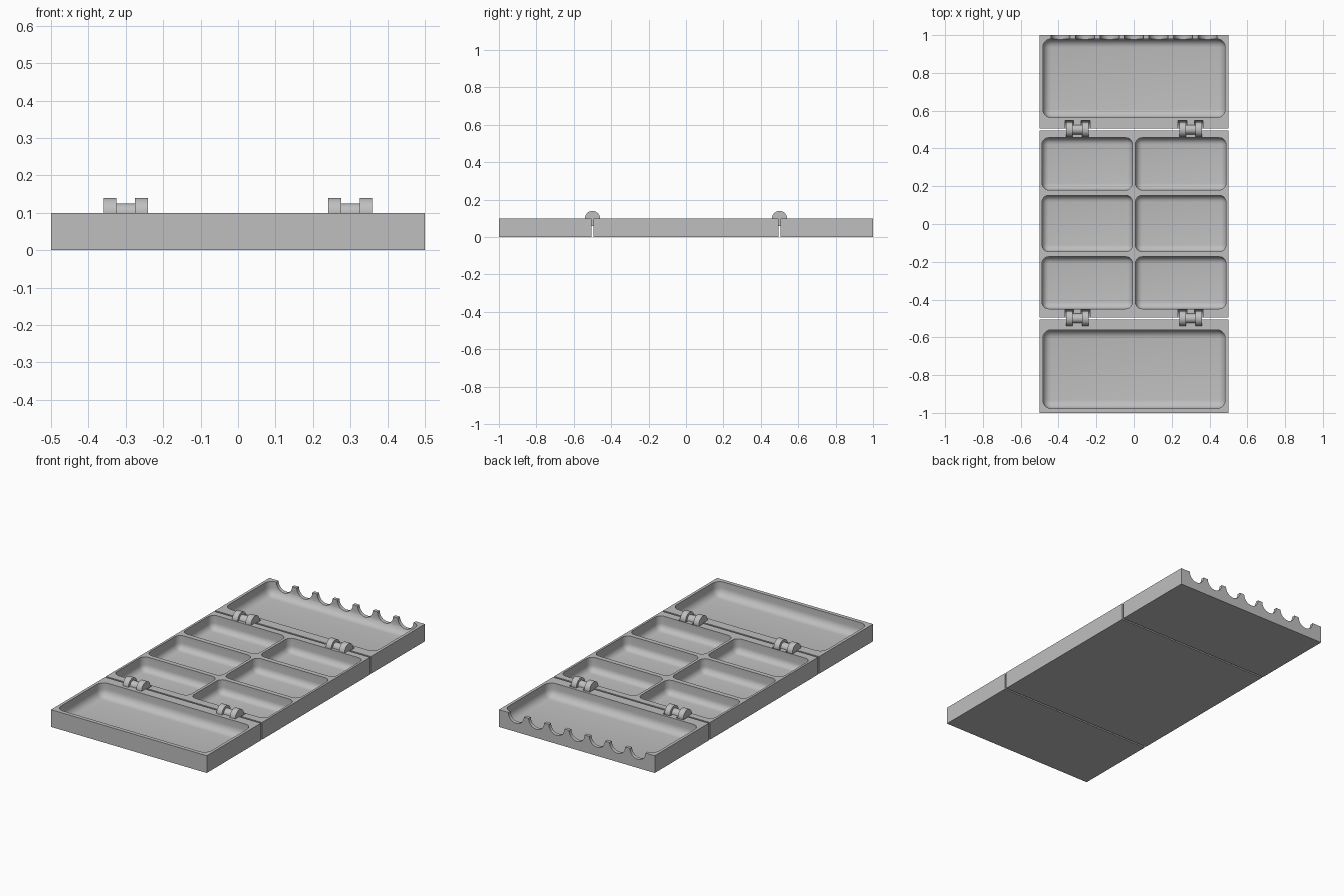
import bpy, bmesh, math
from mathutils import Matrix

if "Cube" in bpy.data.objects:
    bpy.data.objects.remove(bpy.data.objects["Cube"])

grey = bpy.data.materials.new("light grey plastic")
grey.diffuse_color = (0.52, 0.52, 0.52, 1)
grey.use_nodes = True
grey.node_tree.nodes["Principled BSDF"].inputs["Base Color"].default_value = grey.diffuse_color

H = 0.10        # tray height
FLOOR = 0.02    # pocket floor height


def make(name, bm):
    bmesh.ops.recalc_face_normals(bm, faces=bm.faces)
    me = bpy.data.meshes.new(name)
    bm.to_mesh(me)
    bm.free()
    me.materials.append(grey)
    ob = bpy.data.objects.new(name, me)
    bpy.context.collection.objects.link(ob)
    return ob


def box(name, x0, x1, y0, y1, z0, z1, fillet=0):
    bm = bmesh.new()
    m = Matrix.Translation(((x0 + x1) / 2, (y0 + y1) / 2, (z0 + z1) / 2))
    m = m @ Matrix.Diagonal((x1 - x0, y1 - y0, z1 - z0, 1))
    bmesh.ops.create_cube(bm, size=1, matrix=m)
    if fillet:
        bmesh.ops.bevel(bm, geom=bm.edges[:], offset=fillet, segments=6,
                        profile=0.5, affect='EDGES')
    return make(name, bm)


def cylinder(name, centre, radius, length, axis):
    bm = bmesh.new()
    turn = Matrix.Rotation(math.pi / 2, 4, 'Y' if axis == 'X' else 'X')
    bmesh.ops.create_cone(bm, cap_ends=True, segments=40, radius1=radius,
                          radius2=radius, depth=length,
                          matrix=Matrix.Translation(centre) @ turn)
    return make(name, bm)


def select_only(ob):
    bpy.ops.object.select_all(action='DESELECT')
    ob.select_set(True)
    bpy.context.view_layer.objects.active = ob


def cut(target, cutter):
    mod = target.modifiers.new("cut", 'BOOLEAN')
    mod.operation = 'DIFFERENCE'
    mod.solver = 'EXACT'
    mod.object = cutter
    select_only(target)
    bpy.ops.object.modifier_apply(modifier=mod.name)
    bpy.data.objects.remove(cutter)


def smooth(ob):
    select_only(ob)
    bpy.ops.object.shade_smooth_by_angle(angle=math.radians(30))


# Three tray bodies separated by narrow hinge gaps
front_tray = box("front_tray", -0.5, 0.5, -1.0, -0.505, 0, H)
middle_tray = box("middle_tray", -0.5, 0.5, -0.495, 0.495, 0, H)
back_tray = box("back_tray", -0.5, 0.5, 0.505, 1.0, 0, H)

# One large filleted pocket in each end tray
for tray, y0, y1 in ((front_tray, -0.977, -0.56), (back_tray, 0.563, 0.98)):
    cut(tray, box("pocket_cutter", -0.483, 0.483, y0, y1, FLOOR, 0.3, 0.045))

# Six small pockets in the middle tray
for y0, y1 in ((-0.449, -0.173), (-0.146, 0.152), (0.18, 0.457)):
    for x0, x1 in ((-0.487, -0.008), (0.008, 0.487)):
        cut(middle_tray, box("pocket_cutter", x0, x1, y0, y1, FLOOR, 0.3, 0.036))

# Row of half-round rests through the back wall
for i in range(-3, 4):
    cut(back_tray, cylinder("rest_cutter", (i * 0.13, 0.99, H), 0.05, 0.08, 'Y'))

# Hinges: two large knuckles and a thin pin, with clearance in the tray behind
for y, tray, place in ((-0.5, middle_tray, "front"), (0.5, back_tray, "back")):
    for x, side in ((-0.3, "left"), (0.3, "right")):
        for s in (-1, 1):
            cx = x + s * 0.0425
            cut(tray, cylinder("clearance_cutter", (cx, y, H), 0.048, 0.047, 'X'))
            smooth(cylinder(f"{place}_{side}_hinge_knuckle", (cx, y, H), 0.04, 0.035, 'X'))
        smooth(cylinder(f"{place}_{side}_hinge_pin", (x, y, H), 0.025, 0.06, 'X'))

for tray in (front_tray, middle_tray, back_tray):
    smooth(tray)
